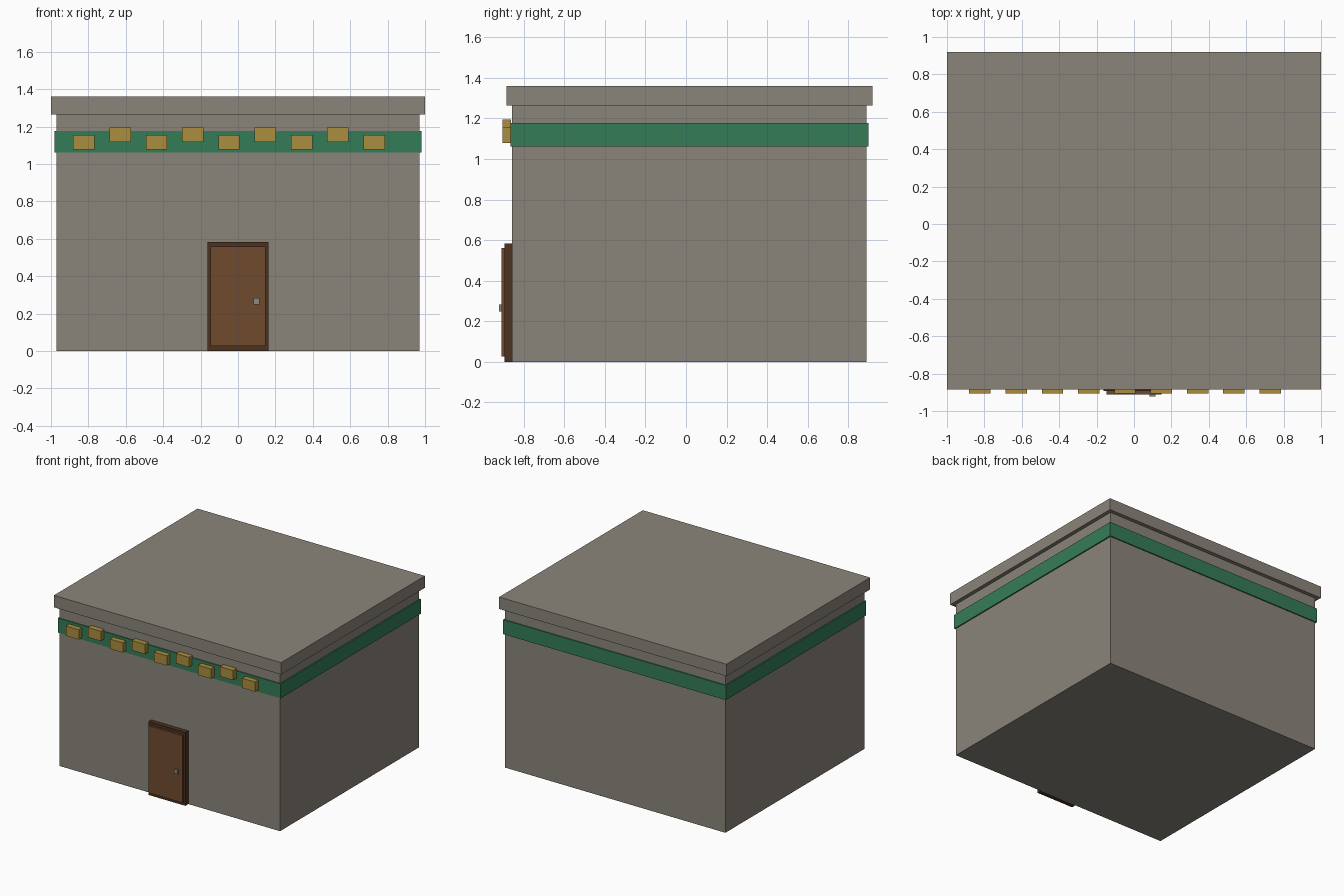
import bpy
import bmesh
from mathutils import Vector

if "Cube" in bpy.data.objects:
    bpy.data.objects.remove(bpy.data.objects["Cube"], do_unlink=True)


def linear(c):
    c /= 255
    return c / 12.92 if c <= 0.04045 else ((c + 0.055) / 1.055) ** 2.4


def material(name, r, g, b):
    mat = bpy.data.materials.new(name)
    color = (linear(r), linear(g), linear(b), 1)
    mat.diffuse_color = color
    mat.use_nodes = True
    bsdf = next(n for n in mat.node_tree.nodes if n.type == "BSDF_PRINCIPLED")
    bsdf.inputs["Base Color"].default_value = color
    return mat


def box(name, mat, x, y, z):
    """Flat-sided box given by its (min, max) range on each axis."""
    bm = bmesh.new()
    bmesh.ops.create_cube(bm, size=1)
    size = Vector((x[1] - x[0], y[1] - y[0], z[1] - z[0]))
    centre = Vector((sum(x), sum(y), sum(z))) / 2
    bmesh.ops.scale(bm, vec=size, verts=bm.verts)
    mesh = bpy.data.meshes.new(name)
    bm.to_mesh(mesh)
    bm.free()
    mesh.materials.append(mat)
    obj = bpy.data.objects.new(name, mesh)
    obj.location = centre
    bpy.context.collection.objects.link(obj)
    return obj


stone = material("warm grey stone", 139, 133, 122)
green = material("band green", 53, 124, 88)
gold = material("block gold", 170, 141, 62)
brown = material("door brown", 112, 75, 45)
dark = material("frame dark brown", 76, 49, 32)
metal = material("knob grey", 140, 138, 130)

FRONT = -0.857  # front wall plane

# Building shell
box("walls", stone, (-0.97, 0.97), (FRONT, 0.89), (0, 1.267))
box("roof_slab", stone, (-1, 1), (-0.886, 0.92), (1.265, 1.36))
box("sign_band", green, (-0.98, 0.98), (-0.865, 0.899), (1.062, 1.177))

# Staggered row of blocks along the front of the band
for i in range(9):
    x = -0.824 + 0.194 * i
    z = 1.157 if i % 2 else 1.117
    box(f"sign_block_{i + 1}", gold, (x - 0.057, x + 0.057),
        (-0.906, -0.863), (z - 0.039, z + 0.039))

# Door
box("door_frame", dark, (-0.163, 0.163), (-0.894, FRONT + 0.01), (0, 0.583))
box("door_panel", brown, (-0.148, 0.148), (-0.911, -0.88), (0.026, 0.56))
box("door_knob", metal, (0.083, 0.115), (-0.923, -0.905), (0.249, 0.283))
